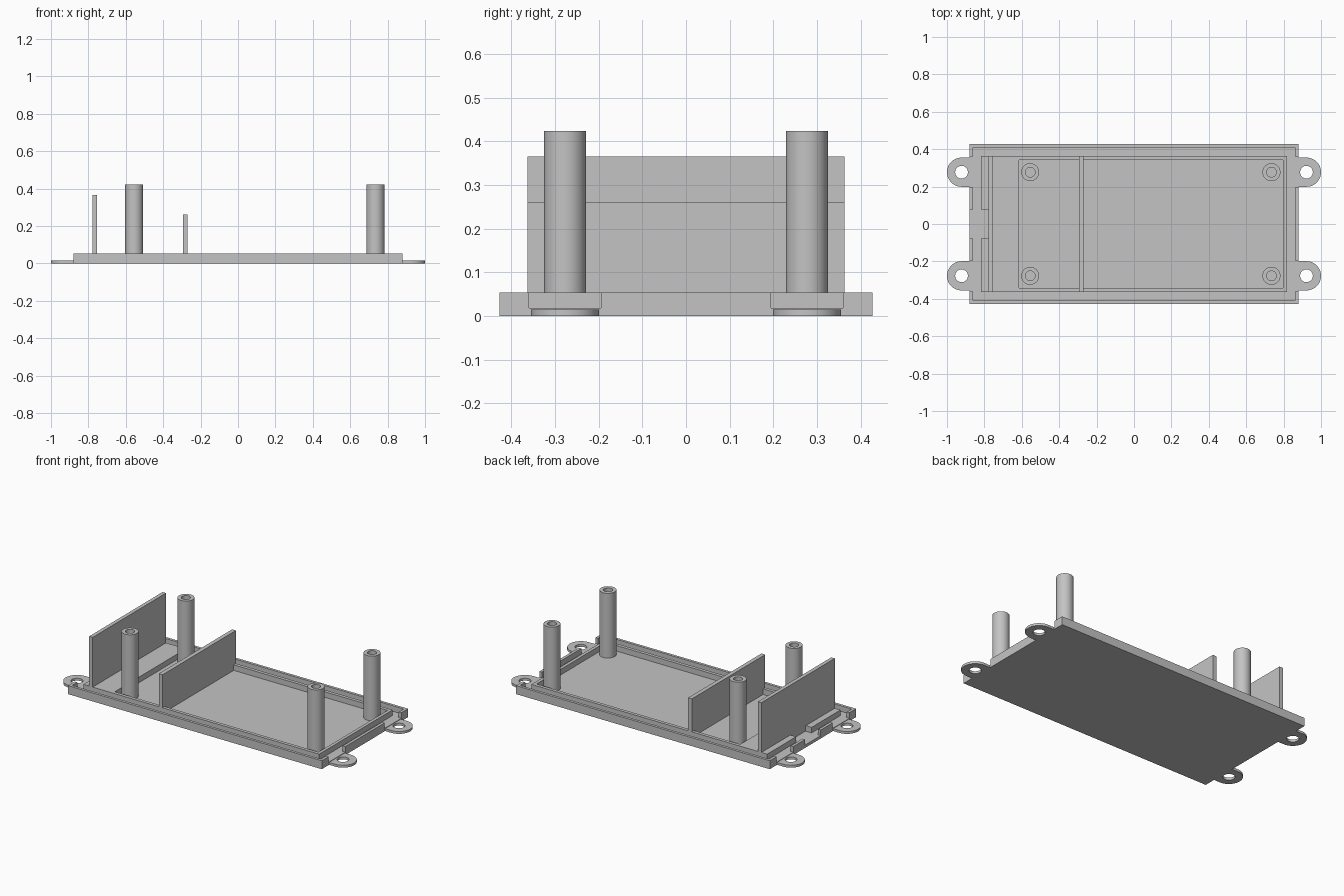
import bpy
import bmesh
from mathutils import Matrix, Vector

cube = bpy.data.objects.get("Cube")
if cube:
    bpy.data.objects.remove(cube, do_unlink=True)

grey = bpy.data.materials.new("plain grey")
grey.use_nodes = True
grey.diffuse_color = (0.55, 0.55, 0.55, 1)
grey.node_tree.nodes["Principled BSDF"].inputs["Base Color"].default_value = grey.diffuse_color

FLOOR = 0.018   # floor thickness
RIM = 0.053     # height of rim and inner ridge
POST_Y = 0.277  # shared by posts and tabs


def finish(name, bm):
    mesh = bpy.data.meshes.new(name)
    bm.to_mesh(mesh)
    bm.free()
    mesh.materials.append(grey)
    obj = bpy.data.objects.new(name, mesh)
    bpy.context.collection.objects.link(obj)
    return obj


def box(name, x, y, z):
    bm = bmesh.new()
    bmesh.ops.create_cube(bm, size=1)
    lo, hi = Vector((x[0], y[0], z[0])), Vector((x[1], y[1], z[1]))
    bmesh.ops.transform(bm, verts=bm.verts,
                        matrix=Matrix.Translation((lo + hi) / 2) @ Matrix.Diagonal((hi - lo).to_4d()))
    return finish(name, bm)


def cylinder(name, x, y, radius, z, sides=48):
    bm = bmesh.new()
    bmesh.ops.create_cone(bm, cap_ends=True, segments=sides, radius1=radius, radius2=radius,
                          depth=z[1] - z[0], matrix=Matrix.Translation((x, y, (z[0] + z[1]) / 2)))
    return finish(name, bm)


def combine(obj, others, operation):
    """Apply booleans one after another and remove the helpers."""
    for other in others:
        other.hide_render = True
        mod = obj.modifiers.new("cut", "BOOLEAN")
        mod.object, mod.operation, mod.solver = other, operation, "EXACT"
    graph = bpy.context.evaluated_depsgraph_get()
    mesh = bpy.data.meshes.new_from_object(obj.evaluated_get(graph))
    obj.modifiers.clear()
    obj.data = mesh
    for other in others:
        bpy.data.objects.remove(other, do_unlink=True)


def smooth(obj):
    bpy.ops.object.select_all(action="DESELECT")
    obj.select_set(True)
    bpy.context.view_layer.objects.active = obj
    bpy.ops.object.shade_smooth_by_angle(angle=0.6)


# Base tray: solid slab with groove, pocket, notches and cable gap cut away
base = box("base_tray", (-0.88, 0.88), (-0.427, 0.427), (0, RIM))
cut_z = (FLOOR, 0.1)
cutters = [box("pocket_cut", (-0.615, 0.797), (-0.342, 0.342), cut_z)]
for s in (-1, 1):
    ys = sorted((s * 0.363, s * 0.41))
    cutters.append(box("long_groove_cut", (-0.862, 0.862), ys, cut_z))
    xs = sorted((s * 0.817, s * 0.862))
    cutters.append(box("end_groove_cut", xs, (-0.41, 0.41), cut_z))
    for t in (-1, 1):
        xs = sorted((s * 0.85, s * 0.95))
        ys = sorted((t * 0.195, t * 0.36))
        cutters.append(box("tab_notch_cut", xs, ys, cut_z))
cutters.append(box("cable_gap_cut", (-0.95, -0.775), (-0.077, 0.077), cut_z))
combine(base, cutters, "DIFFERENCE")

# Upright partitions
box("end_partition", (-0.777, -0.753), (-0.363, 0.363), (RIM, 0.365))
box("middle_partition", (-0.295, -0.269), (-0.363, 0.363), (FLOOR, 0.26))

# Screw posts and mounting tabs
for side, s in (("right", -1), ("left", 1)):
    for end, t in (("front", -1), ("back", 1)):
        y = t * POST_Y
        x = 0.735 if s > 0 else -0.555
        post = cylinder(f"{end}_{side}_post", x, y, 0.048, (FLOOR, 0.423))
        bore = cylinder("bore_cut", x, y, 0.026, (0.03, 0.5))
        combine(post, [bore], "DIFFERENCE")
        smooth(post)

        x = s * 0.922
        tab = cylinder(f"{end}_{side}_tab", x, y, 0.078, (0, 0.015), 64)
        neck = box("neck", sorted((s * 0.87, x)), (y - 0.078, y + 0.078), (0, 0.015))
        combine(tab, [neck], "UNION")
        hole = cylinder("hole_cut", x, y, 0.034, (-0.1, 0.1))
        trim = box("trim_cut", sorted((s * 0.7, s * 0.88)), (y - 0.2, y + 0.2), (-0.1, 0.1))
        combine(tab, [hole, trim], "DIFFERENCE")
        smooth(tab)
